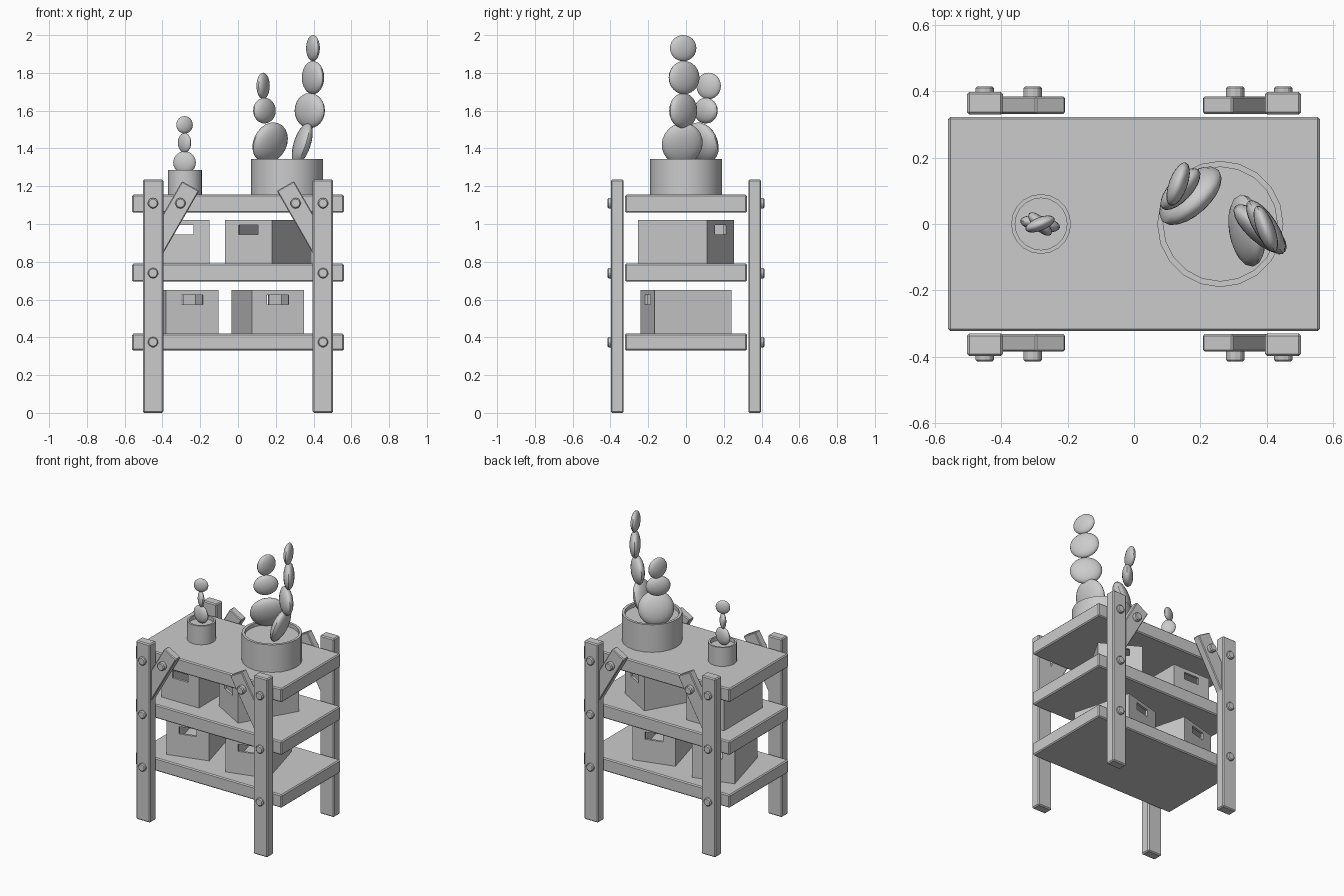
import bpy, bmesh
from math import radians, pi
from mathutils import Matrix, Vector

cube = bpy.data.objects.get("Cube")
if cube:
    bpy.data.objects.remove(cube, do_unlink=True)

grey = bpy.data.materials.new("plain grey")
grey.use_nodes = True
grey.diffuse_color = (0.6, 0.6, 0.6, 1)
grey.node_tree.nodes["Principled BSDF"].inputs["Base Color"].default_value = (0.6, 0.6, 0.6, 1)


def add(name, bm, bevel=0, smooth=False):
    """Turn a bmesh into a finished object."""
    bmesh.ops.recalc_face_normals(bm, faces=bm.faces)
    mesh = bpy.data.meshes.new(name)
    bm.to_mesh(mesh)
    bm.free()
    mesh.materials.append(grey)
    obj = bpy.data.objects.new(name, mesh)
    bpy.context.collection.objects.link(obj)
    if bevel:
        mod = obj.modifiers.new("edge bevel", "BEVEL")
        mod.width = bevel
        mod.segments = 1
    if smooth:
        bpy.ops.object.select_all(action="DESELECT")
        obj.select_set(True)
        bpy.context.view_layer.objects.active = obj
        bpy.ops.object.shade_smooth_by_angle(angle=radians(35))
    return obj


def block(name, low, high, bevel=0):
    low, high = Vector(low), Vector(high)
    bm = bmesh.new()
    bmesh.ops.create_cube(bm, size=1)
    bmesh.ops.scale(bm, vec=high - low, verts=bm.verts)
    bmesh.ops.translate(bm, vec=(low + high) / 2, verts=bm.verts)
    return add(name, bm, bevel)


def bolt(name, x, z, side):
    bm = bmesh.new()
    bmesh.ops.create_cone(bm, cap_ends=True, segments=12, radius1=0.028, radius2=0.028,
                          depth=0.06, matrix=Matrix.Translation((x, side * 0.385, z))
                          @ Matrix.Rotation(pi / 2, 4, "X"))
    add(name, bm, 0.006)


def brace(name, sx, sy):
    """Slanted strut whose lower end runs into the leg."""
    profile = [(0.296, 1.227), (0.206, 1.175), (0.41, 0.82), (0.41, 1.03)]
    bm = bmesh.new()
    face = bm.faces.new([bm.verts.new((sx * x, sy * 0.332, z)) for x, z in profile])
    out = bmesh.ops.extrude_face_region(bm, geom=[face])
    moved = [v for v in out["geom"] if isinstance(v, bmesh.types.BMVert)]
    bmesh.ops.translate(bm, vec=(0, sy * 0.052, 0), verts=moved)
    add(name, bm, 0.005)


def crate(name, x, z, turn):
    """Open box with a hand hole through each short wall."""
    w, l, h, t = 0.143, 0.21, 0.23, 0.016
    obj = block(name, (-w, -l, 0), (w, l, h))
    cutters = [block("crate_hollow", (t - w, t - l, t), (w - t, l - t, 1)),
               block("crate_hand_hole", (-0.059, -1, 0.155), (0.059, 1, 0.205))]
    for cutter in cutters:
        cutter.hide_render = True
        mod = obj.modifiers.new("cut", "BOOLEAN")
        mod.operation = "DIFFERENCE"
        mod.solver = "EXACT"
        mod.object = cutter
    graph = bpy.context.evaluated_depsgraph_get()
    mesh = bpy.data.meshes.new_from_object(obj.evaluated_get(graph))
    obj.modifiers.clear()
    obj.data = mesh
    for cutter in cutters:
        bpy.data.objects.remove(cutter, do_unlink=True)
    obj.location = (x, 0, z)
    obj.rotation_euler.z = radians(turn)


def pot(name, x, radius, top, rim):
    """Lathe a pot with a raised rim and a soil surface inside."""
    base, soil = 1.15, top - 0.025
    inner = radius - rim
    points = [(0, base), (radius, base), (radius, top), (inner, top), (inner, soil), (0, soil)]
    bm = bmesh.new()
    verts = [bm.verts.new((r, 0, z)) for r, z in points]
    edges = [bm.edges.new(pair) for pair in zip(verts, verts[1:])]
    bmesh.ops.spin(bm, geom=verts + edges, axis=(0, 0, 1), cent=(0, 0, 0),
                   angle=2 * pi, steps=20)
    bmesh.ops.remove_doubles(bm, verts=bm.verts, dist=0.0005)
    bmesh.ops.translate(bm, vec=(x, 0, 0), verts=bm.verts)
    add(name, bm, smooth=True)


def pad(name, centre, size, yaw, lean=0):
    """Flattened cactus pad: size is half width, half thickness, half height."""
    bm = bmesh.new()
    bmesh.ops.create_uvsphere(bm, u_segments=20, v_segments=12, radius=1)
    turn = Matrix.Rotation(radians(yaw), 4, "Z") @ Matrix.Rotation(radians(lean), 4, "X")
    bm.transform(Matrix.Translation(centre) @ turn @ Matrix.Diagonal((*size, 1)))
    add(name, bm, smooth=True)


# Shelves
for name, low, high in (("bottom_shelf", 0.33, 0.42), ("middle_shelf", 0.695, 0.79),
                        ("top_shelf", 1.06, 1.155)):
    block(name, (-0.56, -0.323, low), (0.56, 0.323, high), 0.007)

# Legs, braces and bolts at all four corners
for sx, across in ((-1, "right"), (1, "left")):
    for sy, along in ((-1, "front"), (1, "back")):
        corner = along + "_" + across
        xs, ys = sorted((sx * 0.395, sx * 0.503)), sorted((sy * 0.33, sy * 0.398))
        block(corner + "_leg", (xs[0], ys[0], 0), (xs[1], ys[1], 1.235), 0.007)
        brace(corner + "_brace", sx, sy)
        bolt(corner + "_brace_bolt", sx * 0.305, 1.11, sy)
        for level, z in (("bottom", 0.375), ("middle", 0.74), ("top", 1.11)):
            bolt(corner + "_" + level + "_bolt", sx * 0.45, z, sy)

# Storage crates
crate("upper_left_crate", 0.16, 0.79, -30)
crate("upper_right_crate", -0.295, 0.79, 0)
crate("lower_left_crate", 0.157, 0.42, 15)
crate("lower_right_crate", -0.297, 0.42, 15)

# Pots
pot("large_pot", 0.26, 0.19, 1.345, 0.018)
pot("small_pot", -0.28, 0.09, 1.285, 0.012)

# Tall cactus
pad("tall_cactus_pad_1", (0.34, -0.02, 1.425), (0.11, 0.042, 0.115), -80, -18)
pad("tall_cactus_pad_2", (0.38, -0.015, 1.6), (0.102, 0.04, 0.093), -42)
pad("tall_cactus_pad_3", (0.397, -0.01, 1.775), (0.095, 0.035, 0.088), -57)
pad("tall_cactus_pad_4", (0.397, -0.015, 1.931), (0.075, 0.027, 0.069), -69)

# Medium cactus
pad("medium_cactus_pad_1", (0.17, 0.085, 1.43), (0.115, 0.05, 0.112), 42, 18)
pad("medium_cactus_pad_2", (0.14, 0.105, 1.6), (0.08, 0.035, 0.068), 47)
pad("medium_cactus_pad_3", (0.133, 0.12, 1.731), (0.069, 0.028, 0.07), 70)

# Small cactus
pad("small_cactus_pad_1", (-0.283, 0, 1.325), (0.061, 0.024, 0.06), -10)
pad("small_cactus_pad_2", (-0.283, 0, 1.43), (0.046, 0.02, 0.052), -45)
pad("small_cactus_pad_3", (-0.283, 0, 1.525), (0.047, 0.02, 0.046), 22)
